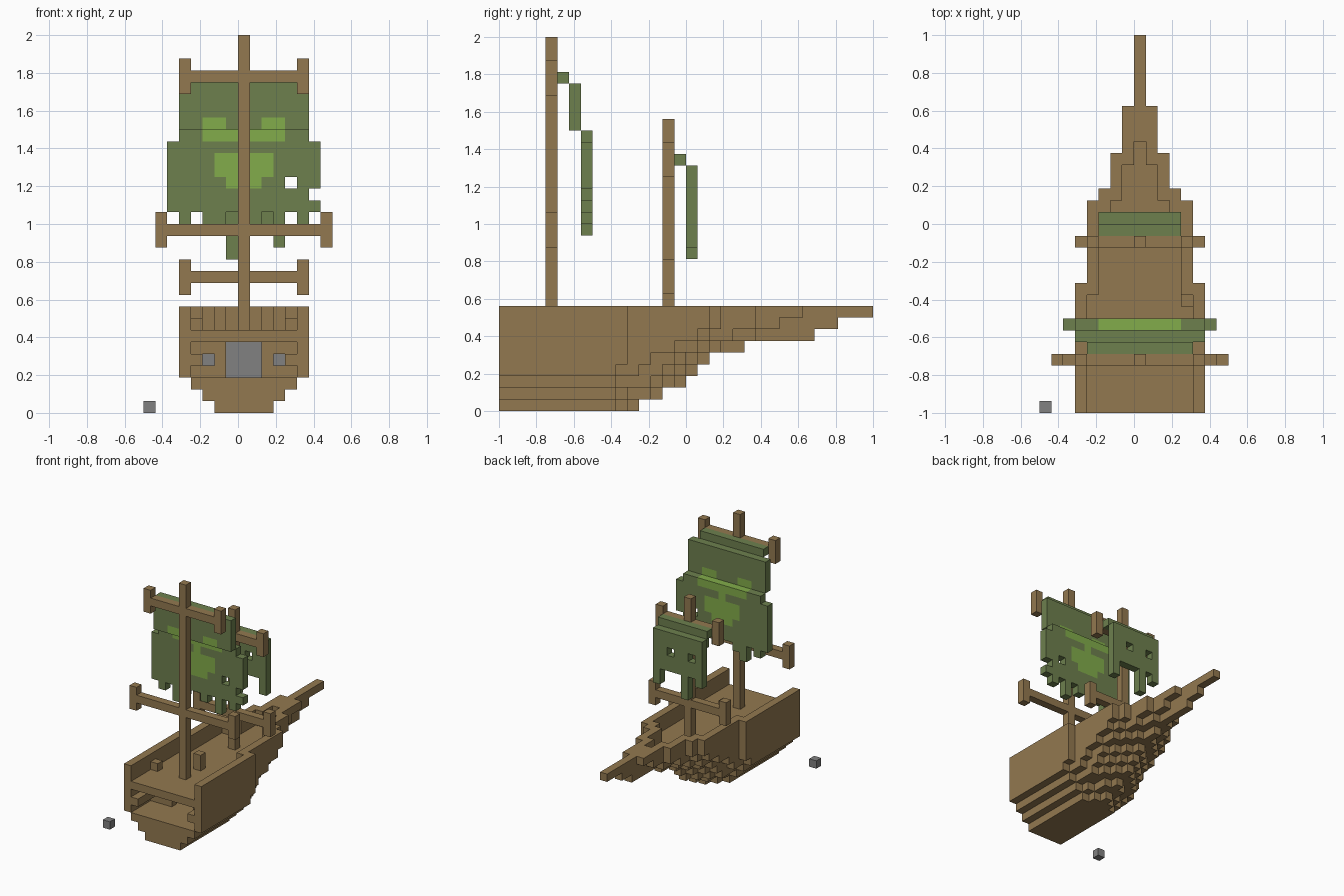
import bpy
import bmesh

U = 1 / 16  # edge of one block

if "Cube" in bpy.data.objects:
    bpy.data.objects.remove(bpy.data.objects["Cube"], do_unlink=True)


def material(name, rgb):
    m = bpy.data.materials.new(name)
    m.use_nodes = True
    m.diffuse_color = (*rgb, 1)
    m.node_tree.nodes["Principled BSDF"].inputs["Base Color"].default_value = (*rgb, 1)
    return m


WOOD, CLOTH, EMBLEM, STONE = range(4)
materials = [
    material("brown wood", (0.29, 0.19, 0.08)),
    material("dull green cloth", (0.155, 0.216, 0.076)),
    material("bright green paint", (0.223, 0.413, 0.069)),
    material("grey stone", (0.22, 0.22, 0.22)),
]


def block(x0, x1, y0, y1, z0, z1, colour=WOOD):
    """Cells of a box, all limits inclusive."""
    return {(x, y, z): colour for x in range(x0, x1 + 1)
            for y in range(y0, y1 + 1) for z in range(z0, z1 + 1)}


def build(name, cells):
    """Make one object from the outer faces of a set of cells."""
    bm = bmesh.new()
    verts = {}

    def vert(p):
        if p not in verts:
            verts[p] = bm.verts.new([c * U for c in p])
        return verts[p]

    for cell, colour in cells.items():
        for axis in range(3):
            for side in (0, 1):
                near = list(cell)
                near[axis] += 2 * side - 1
                if tuple(near) in cells:
                    continue
                ring = []
                for a, b in ((0, 0), (1, 0), (1, 1), (0, 1)):
                    p = list(cell)
                    p[axis] += side
                    p[(axis + 1) % 3] += a
                    p[(axis + 2) % 3] += b
                    ring.append(vert(tuple(p)))
                face = bm.faces.new(ring if side else ring[::-1])
                face.material_index = colour
    mesh = bpy.data.meshes.new(name)
    for m in materials:
        mesh.materials.append(m)
    bm.to_mesh(mesh)
    bm.free()
    obj = bpy.data.objects.new(name, mesh)
    bpy.context.collection.objects.link(obj)


# Hull layers from keel to rail: where each half width (5 down to 0) ends along y
LAYERS = [
    (-16, -16, -16, -6, -5, -4),
    (-16, -16, -6, -5, -3, -2),
    (-16, -6, -3, -2, -1, 0),
    (-6, -4, -2, -1, 0, 1),
    (-5, -3, -1, 0, 1, 2),
    (-5, -1, 1, 2, 3, 5),
    (-5, 1, 2, 4, 6, 11),
    (-5, 2, 3, 6, 8, 13),
    (-5, 2, 3, 6, 10, 16),
]
DECK, RAIL = 7, 8


def half_width(z, y):
    return next((5 - n for n, end in enumerate(LAYERS[z]) if y < end), -1)


hull = {}
for z in range(len(LAYERS)):
    for y in range(-16, 16):
        w = half_width(z, y)
        for x in range(-w, w + 1):
            inner = abs(x) < min(half_width(RAIL, y), half_width(RAIL, y + 1))
            if z >= DECK and inner and y < 7:
                continue  # open deck inside the bulwarks
            hull[x, y, z] = WOOD

# Stern cabin: hollow, with a grey back wall, a partition and side beams
for cell in block(-4, 4, -16, -9, 3, 5):
    hull.pop(cell, None)
hull.update(block(-4, 4, -8, -8, 3, 5, STONE))
for s in (-1, 1):
    for x in (2, 3, 4):
        for z in (3, 4, 5):
            if (x, z) != (3, 4):
                hull[s * x, -12, z] = WOOD
    hull.update(block(4 * s, 4 * s, -16, -13, 4, 4))
build("hull", hull)

# Deck fittings
build("deck_crate_right", block(-4, -4, -12, -12, DECK, DECK))
build("deck_post", block(0, 0, -9, -9, DECK, RAIL))
build("deck_crate_left", block(4, 4, -7, -7, DECK, DECK))


# Masts with yards, each yard capped by an upright block
def mast(name, y, top, yards):
    cells = block(0, 0, y, y, DECK, top)
    for z, half in yards:
        cells.update(block(-half, half, y, y, z, z))
        for x in (-half, half):
            cells.update(block(x, x, y, y, z - 1, z + 1))
    build(name, cells)


mast("main_mast", -12, 31, [(28, 5), (15, 7)])
mast("fore_mast", -2, 24, [(21, 4), (11, 5)])

# Main sail: three steps, torn lower edge, painted emblem
sail = block(-4, 4, -11, -11, 28, 28, CLOTH)
sail.update(block(-5, 5, -10, -10, 24, 27, CLOTH))
sail.update(block(-5, 5, -9, -9, 23, 23, CLOTH))
sail.update(block(-6, 6, -9, -9, 17, 22, CLOTH))
for x, low in ((-5, 16), (-3, 15), (-2, 16), (1, 16), (3, 15), (5, 16)):
    sail.update(block(x, x, -9, -9, low, 16, CLOTH))
for x, z in ((4, 19), (6, 18)):
    del sail[x, -9, z]
for z, half in ((23, 3), (22, 0), (21, 2), (20, 2), (19, 1)):
    sail.update(block(-half, half, -9, -9, z, z, EMBLEM))
for x in (-3, 2):
    sail.update(block(x, x + 1, -10, -10, 24, 24, EMBLEM))
build("main_sail", sail)

# Fore sail: two steps, two holes, ragged legs
sail = block(-3, 3, -1, -1, 21, 21, CLOTH)
sail.update(block(-3, 3, 0, 0, 16, 20, CLOTH))
for x, low in ((-3, 15), (-1, 13), (3, 14)):
    sail.update(block(x, x, 0, 0, low, 15, CLOTH))
for x in (-2, 1):
    del sail[x, 0, 18]
build("fore_sail", sail)

# Loose block beside the stern
build("stone_block", block(-8, -8, -16, -16, 0, 0, STONE))
